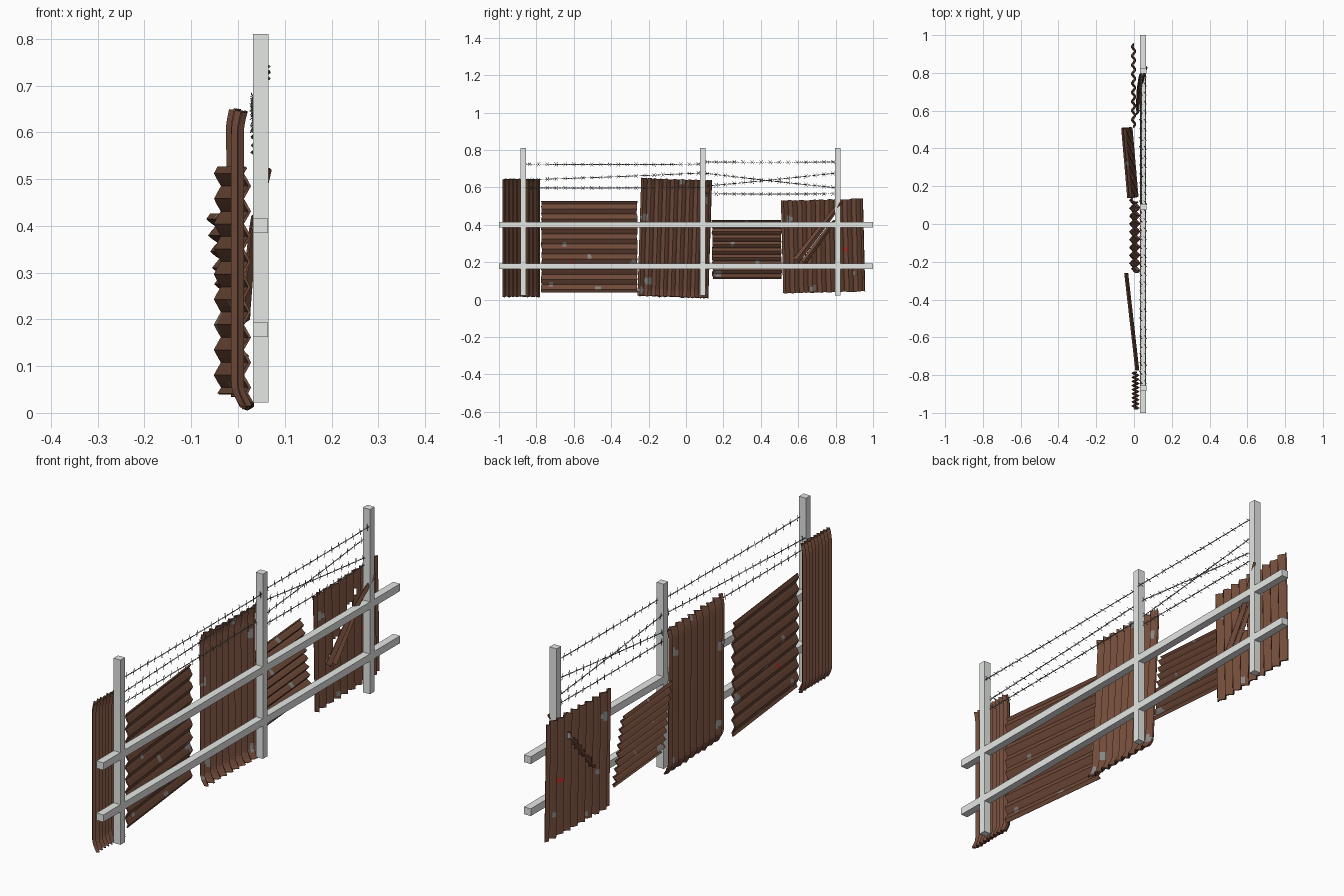
import bpy, bmesh, math, random
from mathutils import Matrix, Vector

if "Cube" in bpy.data.objects:
    bpy.data.objects.remove(bpy.data.objects["Cube"])

random.seed(4)


def material(name, rgb):
    m = bpy.data.materials.new(name)
    m.diffuse_color = (*rgb, 1)
    m.use_nodes = True
    m.node_tree.nodes["Principled BSDF"].inputs["Base Color"].default_value = m.diffuse_color
    return m


RUST = material("rust_brown", (0.165, 0.07, 0.042))
GREY = material("worn_grey", (0.25, 0.235, 0.225))
RED = material("faded_red", (0.42, 0.025, 0.02))
STEEL = material("pale_steel", (0.78, 0.80, 0.78))
WIRE = material("wire_grey", (0.2, 0.205, 0.205))


def link(name, data, mats):
    ob = bpy.data.objects.new(name, data)
    bpy.context.collection.objects.link(ob)
    for m in mats:
        data.materials.append(m)
    return ob


def box(name, lo, hi):
    bm = bmesh.new()
    bmesh.ops.create_cube(bm, size=1)
    lo, hi = Vector(lo), Vector(hi)
    for v in bm.verts:
        v.co = (lo + hi) / 2 + v.co * (hi - lo)
    me = bpy.data.meshes.new(name)
    bm.to_mesh(me)
    bm.free()
    return link(name, me, [STEEL])


def thicken(ob, t):
    mod = ob.modifiers.new("thickness", 'SOLIDIFY')
    mod.thickness = t
    mod.offset = 0


def sheet(name, centre, width, length, rot, amp=0.0095, bend=(0, 0), patches=(), red=None, tear=None):
    """Corrugated sheet: ridges run along local z, waves run along local y."""
    ridges, nv = 9, 50
    nu = ridges * 4
    rx, ry, rz = (math.radians(a) for a in rot)
    M = (Matrix.Translation(centre) @ Matrix.Rotation(rz, 4, 'Z')
         @ Matrix.Rotation(ry, 4, 'Y') @ Matrix.Rotation(rx, 4, 'X'))
    bm = bmesh.new()
    grid = []
    for i in range(nu + 1):
        u = i / nu - 0.5
        row = []
        for j in range(nv + 1):
            v = j / nv - 0.5
            end = max(0, abs(v) - 0.43) / 0.07
            x = amp * math.sin(i * math.pi / 2) + bend[v > 0] * end ** 1.5
            # slightly ragged sheet ends
            rag = random.uniform(-0.003, 0.003) if j in (0, nv) else 0
            row.append(bm.verts.new(M @ Vector((x, u * width, v * length + rag))))
        grid.append(row)
    gone = []
    for i in range(nu):
        for j in range(nv):
            f = bm.faces.new((grid[i][j], grid[i + 1][j], grid[i + 1][j + 1], grid[i][j + 1]))
            c = f.calc_center_median()
            for (py, pz, r) in patches:
                if math.hypot(c.y - py, c.z - pz) < r:
                    f.material_index = 1
            if red and math.hypot(c.y - red[0], c.z - red[1]) < red[2]:
                f.material_index = 2
            if tear:
                a, b, w = Vector(tear[0]), Vector(tear[1]), tear[2]
                p = Vector((c.y, c.z))
                t = (p - a).dot(b - a) / (b - a).length_squared
                if 0 < t < 1 and (p - a.lerp(b, t)).length < w:
                    gone.append(f)
    bmesh.ops.delete(bm, geom=gone, context='FACES')
    me = bpy.data.meshes.new(name)
    bm.to_mesh(me)
    bm.free()
    thicken(link(name, me, [RUST, GREY, RED]), 0.006)


# Posts and rails
for k, y in enumerate((-0.87, 0.09, 0.812)):
    box(f"post_{k + 1}", (0.032, y - 0.015, 0.022), (0.065, y + 0.015, 0.81))
for k, z in enumerate((0.178, 0.40)):
    box(f"rail_{k + 1}", (0.0325, -1, z - 0.0155), (0.0645, 1, z + 0.0155))

# Corrugated sheets
sheet("sheet_end_narrow", (-0.001, -0.882, 0.33), 0.195, 0.63, (0, 0, 0), 0.0105, (0.018, 0.008))
sheet("sheet_wide_low", (-0.012, -0.517, 0.283), 0.485, 0.515, (90, 0, 6.5), 0.0075,
      patches=[(-0.65, 0.3, 0.014), (-0.52, 0.23, 0.014), (-0.28, 0.19, 0.022),
               (-0.72, 0.08, 0.014), (-0.47, 0.06, 0.012)],
      red=(-0.61, 0.2, 0.01))
sheet("sheet_tall", (-0.006, -0.06, 0.328), 0.375, 0.63, (-1.8, -1.5, 0), 0.01, (0.02, 0.008),
      patches=[(-0.22, 0.44, 0.02), (-0.2, 0.1, 0.022), (0.1, 0.53, 0.018), (0.09, 0.05, 0.018),
               (-0.02, 0.63, 0.014), (-0.24, 0.05, 0.014)])
sheet("sheet_short", (-0.022, 0.325, 0.268), 0.315, 0.37, (90, -7, 5), 0.009,
      patches=[(0.17, 0.14, 0.02), (0.32, 0.41, 0.012), (0.38, 0.2, 0.012), (0.25, 0.3, 0.01)])
sheet("sheet_torn", (-0.002, 0.733, 0.286), 0.435, 0.495, (1.4, 0, 0), 0.01,
      patches=[(0.55, 0.43, 0.018), (0.6, 0.21, 0.012), (0.68, 0.06, 0.014), (0.9, 0.14, 0.012)],
      red=(0.85, 0.27, 0.012), tear=((0.62, 0.23), (0.8, 0.45), 0.011))


# Torn strips peeled out of the last sheet
def torn_strip(name, root, tip, half):
    root, tip = Vector(root), Vector(tip)
    side = (tip - root).cross(Vector((1, 0, 0))).normalized() * half
    crease = Vector((0.012, 0, 0))
    bm = bmesh.new()
    rows = []
    for t, s in ((0, 1.0), (0.5, 0.9), (0.85, 0.7), (1, 0.35)):
        c = root.lerp(tip, t)
        c.x = root.x + (tip.x - root.x) * t ** 2
        rows.append([bm.verts.new(c - side * s), bm.verts.new(c + crease * s),
                     bm.verts.new(c + side * s)])
    for a, b in zip(rows, rows[1:]):
        for k in range(2):
            bm.faces.new((a[k], a[k + 1], b[k + 1], b[k]))
    me = bpy.data.meshes.new(name)
    bm.to_mesh(me)
    bm.free()
    thicken(link(name, me, [RUST]), 0.004)


torn_strip("torn_strip_long", (0.012, 0.59, 0.21), (0.066, 0.83, 0.52), 0.018)
torn_strip("torn_strip_short", (0.012, 0.63, 0.20), (0.03, 0.79, 0.42), 0.014)


# Barbed wire: two twisted strands with crossed barbs
def barbed_wire(name, x, y0, z0, y1, z1):
    cu = bpy.data.curves.new(name, 'CURVE')
    cu.dimensions = '3D'
    cu.bevel_depth = 0.0011
    cu.bevel_resolution = 0
    cu.use_fill_caps = True

    def spline(pts):
        sp = cu.splines.new('POLY')
        sp.points.add(len(pts) - 1)
        for p, co in zip(sp.points, pts):
            p.co = (*co, 1)

    length = y1 - y0

    def at(t):
        return Vector((x, y0 + length * t, z0 + (z1 - z0) * t - 0.002 * math.sin(math.pi * t)))

    n = int(length / 0.004)
    for phase in (0, math.pi):
        pts = []
        for i in range(n + 1):
            a = i * math.pi / 3 + phase
            pts.append(at(i / n) + Vector((math.cos(a), 0, math.sin(a))) * 0.0016)
        spline(pts)
    count = int(length / 0.046)
    for k in range(count):
        c = at((k + 0.5) / count)
        for s in (-1, 1):
            a = math.pi / 2 + s * random.uniform(0.2, 0.9)
            d = Vector((math.cos(a), s * 0.8, math.sin(a))).normalized() * 0.0145
            spline([c - d, c + d])
    ob = link(name, cu, [WIRE])
    bpy.ops.object.select_all(action='DESELECT')
    ob.select_set(True)
    bpy.context.view_layer.objects.active = ob
    bpy.ops.object.convert(target='MESH')


L, C, R = -0.86, 0.09, 0.81
wires = [(0.06, L, 0.724, C, 0.724), (0.036, L, 0.64, C, 0.677), (0.036, L, 0.597, C, 0.6),
         (0.06, C, 0.736, R, 0.736), (0.04, C, 0.677, R, 0.597),
         (0.034, C, 0.605, R, 0.677), (0.036, C, 0.566, R, 0.566)]
for k, w in enumerate(wires):
    barbed_wire(f"barbed_wire_{k + 1}", *w)
